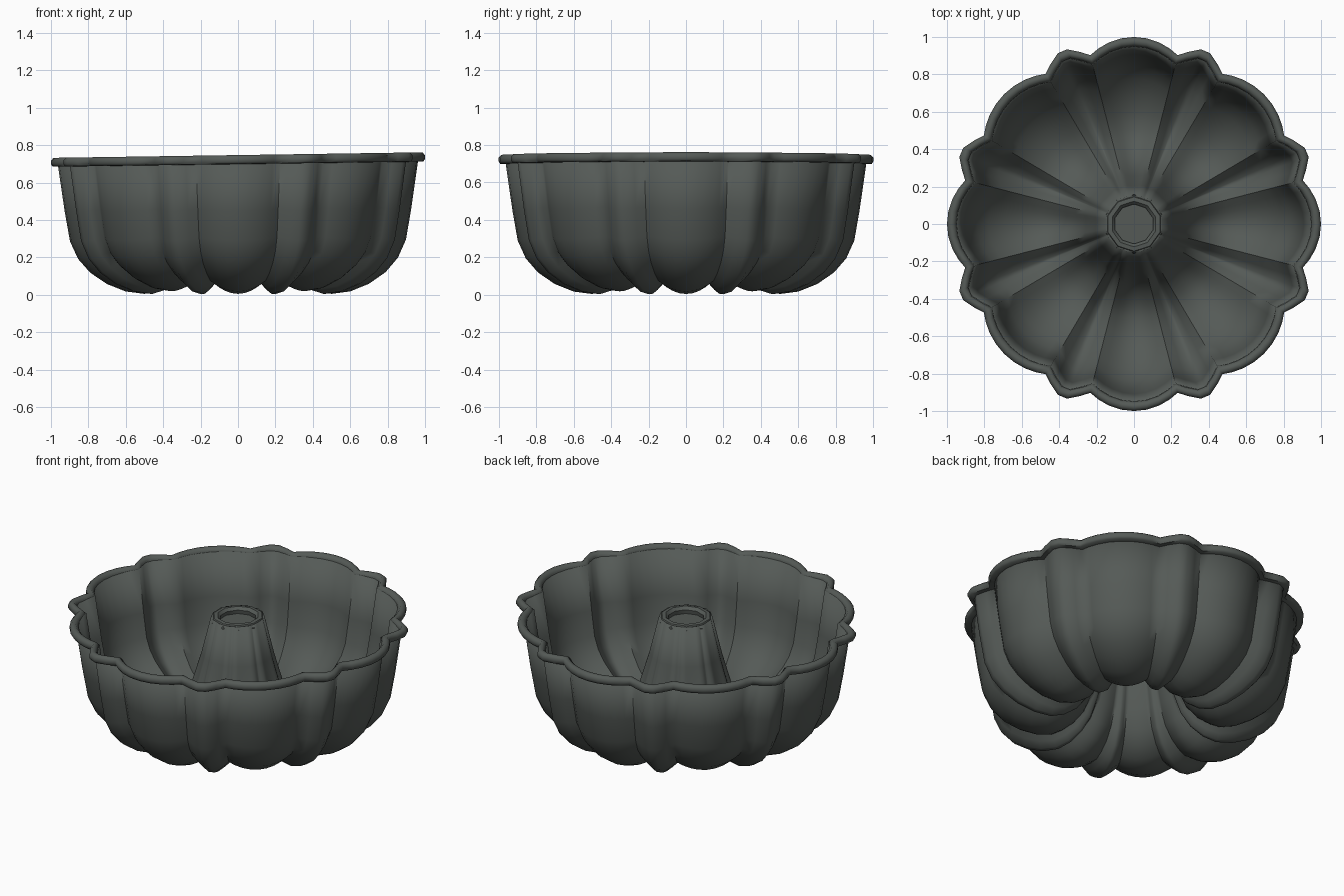
import bpy, bmesh
from math import radians, sin, cos
from mathutils import Vector

cube = bpy.data.objects.get("Cube")
if cube:
    bpy.data.objects.remove(cube, do_unlink=True)

metal = bpy.data.materials.new("dark_grey_metal")
metal.use_nodes = True
colour = (0.09, 0.102, 0.094, 1)
metal.diffuse_color = colour
metal.node_tree.nodes["Principled BSDF"].inputs["Base Color"].default_value = colour

# Flutes: eight wide lobes alternating with eight narrow ridges
LOBE = [-14.5, -11.5, -8, -4, 0, 4, 8, 11.5, 14.5]
RIDGE = [17.5, 21, 24, 27.5]
columns = []  # (angle, inward depth)
for sector in range(8):
    peak = 0.0 if sector % 2 == 0 else 0.018
    for a in LOBE:
        columns.append((radians(45 * sector + a), peak + (0.068 - peak) * (a / 14.5) ** 2))
    for a in RIDGE:
        depth = 0.0 if abs(a - 22.5) < 2 else 0.035
        columns.append((radians(45 * sector + a), depth))


def sweep(name, profile, cols, closed=False, thickness=0, sharp=50):
    """Revolve (radius, z, flute) points; flute depth pushes along the profile normal."""
    bm = bmesh.new()
    n = len(profile)
    rings = []
    for i, (r, z, flute) in enumerate(profile):
        a, b = profile[max(i - 1, 0)], profile[min(i + 1, n - 1)]
        t = Vector((b[0] - a[0], b[1] - a[1])).normalized()
        inward = Vector((-1, 0)) if closed else Vector((-t.y, t.x))
        ring = []
        for ang, depth in cols:
            p = Vector((r, z)) + inward * depth * flute
            x, y = p.x * cos(ang), p.x * sin(ang)
            ring.append(bm.verts.new((x, y, p.y + 0.02 * x * p.y)))
        rings.append(ring)
    m = len(cols)
    for i in range(n if closed else n - 1):
        lo, hi = rings[i], rings[(i + 1) % n]
        for j in range(m):
            k = (j + 1) % m
            bm.faces.new((lo[j], lo[k], hi[k], hi[j]))
    return finish(name, bm, thickness, sharp)


def finish(name, bm, thickness=0, sharp=50):
    mesh = bpy.data.meshes.new(name)
    bm.to_mesh(mesh)
    bm.free()
    obj = bpy.data.objects.new(name, mesh)
    bpy.context.collection.objects.link(obj)
    mesh.materials.append(metal)
    if thickness:
        mod = obj.modifiers.new("wall", "SOLIDIFY")
        mod.thickness = thickness
        mod.offset = -1
    bpy.ops.object.select_all(action="DESELECT")
    obj.select_set(True)
    bpy.context.view_layer.objects.active = obj
    bpy.ops.object.shade_smooth_by_angle(angle=radians(sharp))
    return obj


# One fluted wall: down the centre tube, round the floor and up to the rim
shell_profile = [
    (0.132, 0.73, 0.08), (0.185, 0.5, 0.12), (0.24, 0.28, 0.25), (0.285, 0.16, 0.4),
    (0.345, 0.08, 0.6), (0.42, 0.028, 0.75), (0.5, 0.005, 0.8), (0.6, 0.018, 0.85),
    (0.7, 0.058, 0.95), (0.79, 0.12, 1), (0.855, 0.195, 1), (0.898, 0.29, 1),
    (0.926, 0.45, 1), (0.965, 0.72, 1)]
sweep("fluted_pan", shell_profile, columns, thickness=0.018, sharp=60)

# Rolled rim following the flutes
rim_profile = [(0.95, 0.698, 1), (0.992, 0.7, 1), (1.0, 0.712, 1), (1.0, 0.732, 1),
               (0.986, 0.747, 1), (0.966, 0.747, 1), (0.95, 0.73, 1)]
sweep("rim", rim_profile, columns, closed=True, sharp=55)

# Faceted collar and inset cap closing the tube
facets = [(radians(36 * i + 18), 0) for i in range(10)]
sweep("tube_collar", [(0.112, 0.69, 0), (0.148, 0.69, 0), (0.158, 0.715, 0),
                      (0.145, 0.74, 0), (0.122, 0.742, 0), (0.106, 0.725, 0)],
      facets, closed=True)
bm = bmesh.new()
bm.faces.new([bm.verts.new((0.118 * cos(a), 0.118 * sin(a), 0.7)) for a, _ in facets])
finish("tube_cap", bm)
